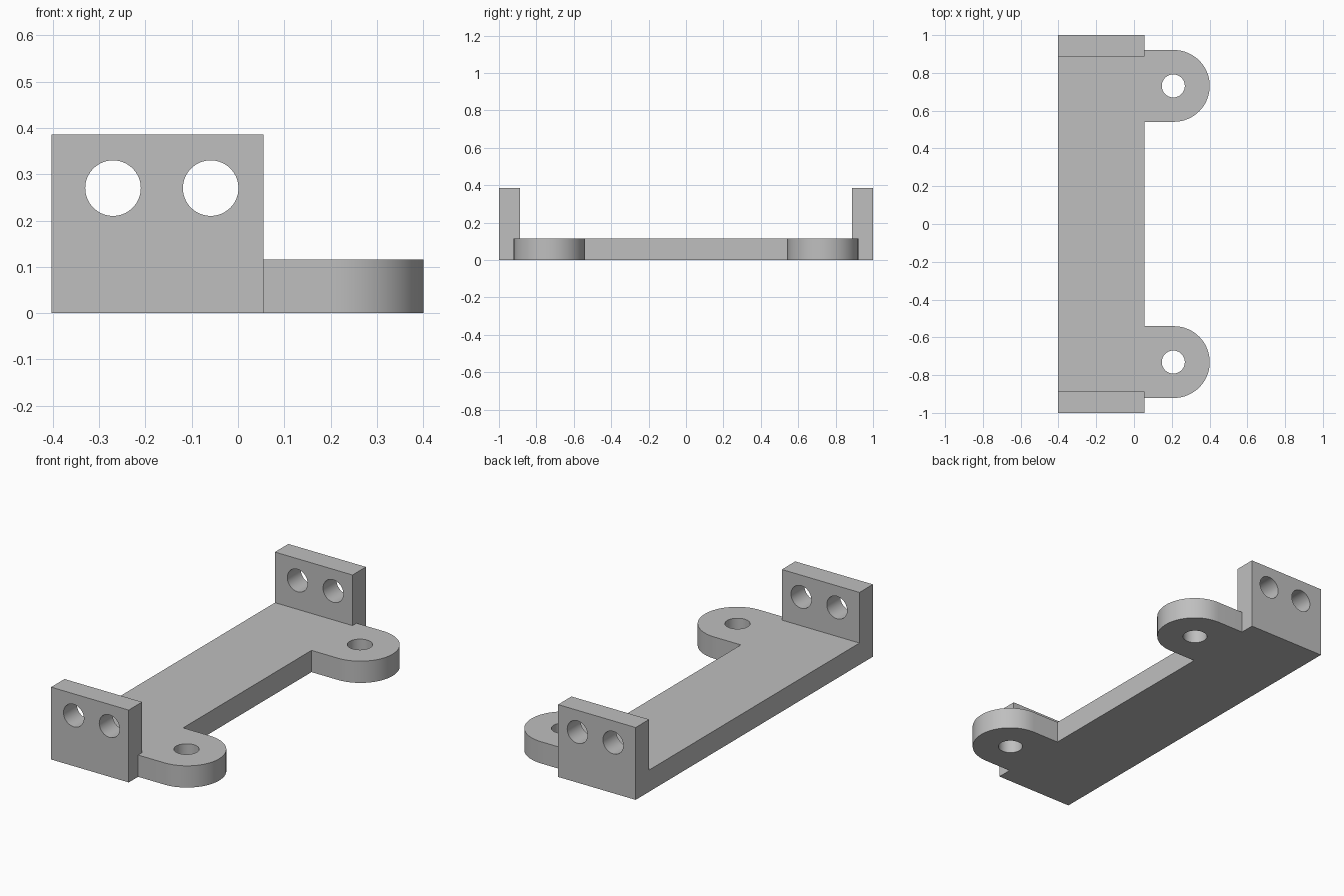
import bpy, bmesh, math
from mathutils import Matrix, Vector

if "Cube" in bpy.data.objects:
    bpy.data.objects.remove(bpy.data.objects["Cube"])

grey = bpy.data.materials.new("light grey")
grey.diffuse_color = (0.52, 0.52, 0.52, 1)
grey.use_nodes = True
grey.node_tree.nodes["Principled BSDF"].inputs["Base Color"].default_value = grey.diffuse_color

LEFT, INNER = -0.403, 0.055      # channel edges in x
PLATE, TALL, WALL = 0.116, 0.386, 0.113
EAR_X, EAR_Y, EAR_R = 0.211, 0.731, 0.190


def prism(name, points, offset):
    """Closed prism from a planar outline pushed along an offset."""
    bm = bmesh.new()
    face = bm.faces.new([bm.verts.new(p) for p in points])
    grown = bmesh.ops.extrude_face_region(bm, geom=[face])["geom"]
    verts = [v for v in grown if isinstance(v, bmesh.types.BMVert)]
    bmesh.ops.translate(bm, verts=verts, vec=Vector(offset))
    bmesh.ops.recalc_face_normals(bm, faces=bm.faces)
    mesh = bpy.data.meshes.new(name)
    bm.to_mesh(mesh)
    bm.free()
    mesh.materials.append(grey)
    obj = bpy.data.objects.new(name, mesh)
    bpy.context.collection.objects.link(obj)
    return obj


def cylinder(name, radius, depth, matrix):
    bm = bmesh.new()
    bmesh.ops.create_cone(bm, cap_ends=True, segments=64, radius1=radius,
                          radius2=radius, depth=depth, matrix=matrix)
    mesh = bpy.data.meshes.new(name)
    bm.to_mesh(mesh)
    bm.free()
    mesh.materials.append(grey)
    obj = bpy.data.objects.new(name, mesh)
    bpy.context.collection.objects.link(obj)
    obj.hide_render = True
    return obj


def combine(target, tool, operation):
    mod = target.modifiers.new(tool.name, 'BOOLEAN')
    mod.operation, mod.solver, mod.object = operation, 'EXACT', tool
    bpy.context.view_layer.objects.active = target
    bpy.ops.object.modifier_apply(modifier=mod.name)
    bpy.data.objects.remove(tool, do_unlink=True)


# Base plate and both upright ends as one U-shaped channel
section = [(-1, 0), (1, 0), (1, TALL), (1 - WALL, TALL), (1 - WALL, PLATE),
           (WALL - 1, PLATE), (WALL - 1, TALL), (-1, TALL)]
bracket = prism("bracket", [(LEFT, y, z) for y, z in section], (INNER - LEFT, 0, 0))

# Rounded mounting ears
for side in (-1, 1):
    cy = side * EAR_Y
    arc = [math.radians(-90 + 180 * i / 32) for i in range(33)]
    outline = [(EAR_X + EAR_R * math.cos(a), cy + EAR_R * math.sin(a), 0) for a in arc]
    outline += [(INNER - 0.05, cy + EAR_R, 0), (INNER - 0.05, cy - EAR_R, 0)]
    combine(bracket, prism("mounting_ear", outline, (0, 0, PLATE)), 'UNION')

# Screw holes through the ears
for side in (-1, 1):
    place = Matrix.Translation((EAR_X - 0.003, side * EAR_Y, PLATE / 2))
    combine(bracket, cylinder("ear_hole", 0.061, 0.4, place), 'DIFFERENCE')

# Pairs of holes through the upright ends
for side in (-1, 1):
    for x in (-0.27, -0.059):
        place = Matrix.Translation((x, side * (1 - WALL / 2), 0.27)) @ Matrix.Rotation(math.pi / 2, 4, 'X')
        combine(bracket, cylinder("wall_hole", 0.06, 0.3, place), 'DIFFERENCE')

# Smooth curved surfaces, crisp edges
bpy.ops.object.select_all(action='DESELECT')
bracket.select_set(True)
bpy.context.view_layer.objects.active = bracket
bpy.ops.object.shade_smooth_by_angle(angle=math.radians(30))
